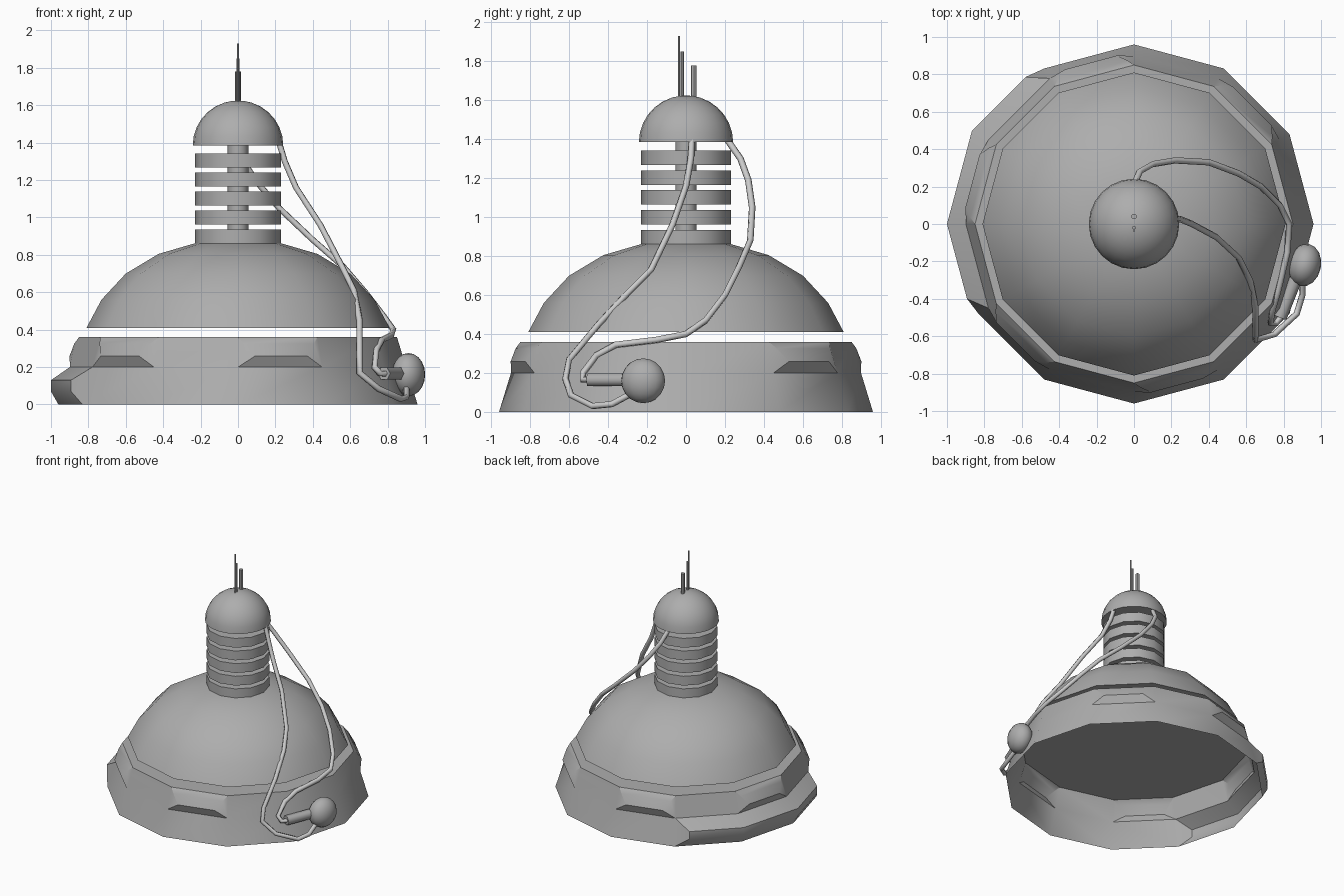
import bpy, bmesh, math
from mathutils import Vector

if "Cube" in bpy.data.objects:
    bpy.data.objects.remove(bpy.data.objects["Cube"])

dark = bpy.data.materials.new("dark_grey")
dark.diffuse_color = (0.42, 0.42, 0.42, 1)
dark.use_nodes = True
dark.node_tree.nodes["Principled BSDF"].inputs["Base Color"].default_value = dark.diffuse_color


def finish(bm, name, angle=35):
    bmesh.ops.remove_doubles(bm, verts=bm.verts, dist=0.0005)
    bmesh.ops.recalc_face_normals(bm, faces=bm.faces)
    me = bpy.data.meshes.new(name)
    bm.to_mesh(me)
    bm.free()
    me.materials.append(dark)
    ob = bpy.data.objects.new(name, me)
    bpy.context.collection.objects.link(ob)
    bpy.ops.object.select_all(action='DESELECT')
    ob.select_set(True)
    bpy.context.view_layer.objects.active = ob
    bpy.ops.object.shade_smooth_by_angle(angle=math.radians(angle))
    return ob


def polar(r, deg, z):
    a = math.radians(deg)
    return Vector((r * math.cos(a), r * math.sin(a), z))


def lathe(name, profile, sides=12, x=0, y=0):
    """Closed solid of revolution from (radius, z) points."""
    bm = bmesh.new()
    rings = [[bm.verts.new(polar(r, 360 * i / sides, z) + Vector((x, y, 0)))
              for i in range(sides)] for r, z in profile]
    for lo, hi in zip(rings, rings[1:]):
        for i in range(sides):
            j = (i + 1) % sides
            bm.faces.new((lo[i], lo[j], hi[j], hi[i]))
    bm.faces.new(rings[0][::-1])
    bm.faces.new(rings[-1])
    return finish(bm, name)


# Faceted skirt: open below, capped on top, with raised plates on some sides
R0, R1, H, MID = 0.96, 0.85, 0.36, 0.2


def wall(z):
    return R0 + (R1 - R0) * z / H


def panel(bm, a, z0, z1, bump=None):
    """One wall facet; bump = two rows of (z, radius, start, end) pushed outwards."""
    corners = [polar(wall(z), d, z) for d, z in
               ((a, z0), (a + 30, z0), (a + 30, z1), (a, z1))]
    outer = [bm.verts.new(c) for c in corners]
    if not bump:
        bm.faces.new(outer)
        return
    (za, ra, sa, ea), (zb, rb, sb, eb) = bump
    inner = [bm.verts.new(polar(r, a, z).lerp(polar(r, a + 30, z), t))
             for z, r, t in ((za, ra, sa), (za, ra, ea), (zb, rb, eb), (zb, rb, sb))]
    bm.faces.new(inner)
    for i in range(4):
        j = (i + 1) % 4
        if (i == 1 and ea == 1) or (i == 3 and sa == 0):
            continue  # plate runs on into the next facet
        bm.faces.new((outer[i], outer[j], inner[j], inner[i]))


UPPER = {30, 90, 150, 210, 270}
LOWER = {120: (0.22, 1), 150: (0, 1), 180: (0, 0.8)}
bm = bmesh.new()
for a in range(0, 360, 30):
    upper = ((0.26, 0.925, 0.2, 0.8), (0.325, 0.885, 0.08, 0.92)) if a in UPPER else None
    lower = None
    if a in LOWER:
        s, e = LOWER[a]
        lower = ((0.07, 1.0, s, e), (0.13, 1.0, s, e))
    panel(bm, a, 0, MID, lower)
    panel(bm, a, MID, H, upper)
bm.faces.new([bm.verts.new(polar(R1, a, H)) for a in range(0, 360, 30)])
finish(bm, "skirt", 32)

# Upper dome, floating just above the skirt
lathe("dome", [(0.81, 0.41), (0.73, 0.56), (0.6, 0.70), (0.425, 0.805), (0.22, 0.865)])

# Neck: stacked discs round a thin core
lathe("neck_core", [(0.055, 0.86), (0.055, 1.39)])
for i in range(5):
    z = 0.86 + 0.102 * i
    lathe(f"neck_disc_{i + 1}", [(0.23, z), (0.23, z + 0.075)])

# Hemispherical cap
lathe("cap", [(0.242 * math.cos(math.radians(t)), 1.385 + 0.24 * math.sin(math.radians(t)))
              for t in (0, 12, 24, 36, 48, 60, 72, 82, 89)], 24)

# Antennas
for i, (y, r, top) in enumerate(((-0.036, 0.006, 1.93), (-0.02, 0.009, 1.85), (0.04, 0.015, 1.78))):
    lathe(f"antenna_{i + 1}", [(r, 1.55), (r, top)], 8, 0, y)


# Hanging cables
def tube(name, pts, r):
    cu = bpy.data.curves.new(name, 'CURVE')
    cu.dimensions = '3D'
    cu.bevel_depth = r
    cu.bevel_resolution = 1
    cu.use_fill_caps = True
    sp = cu.splines.new('POLY')
    sp.points.add(len(pts) - 1)
    for p, co in zip(sp.points, pts):
        p.co = (*co, 1)
    sp.use_smooth = True
    ob = bpy.data.objects.new(name, cu)
    bpy.context.collection.objects.link(ob)
    return ob


tube("cable_front", [(.22, .03, 1.4), (.25, .025, 1.3), (.31, 0, 1.16), (.44, -.07, .96),
                     (.56, -.18, .73), (.62, -.3, .61), (.65, -.45, .45), (.65, -.6, .27),
                     (.65, -.62, .17), (.75, -.59, .085), (.87, -.48, .03), (.9, -.38, .04),
                     (.9, -.27, .1)], 0.017)
tube("cable_back", [(0, .21, 1.4), (.03, .28, 1.3), (.1, .32, 1.19), (.22, .34, 1.05),
                    (.4, .33, .88), (.56, .27, .74), (.68, .2, .6), (.78, .1, .47),
                    (.83, 0, .4), (.82, -.15, .37), (.77, -.36, .345), (.74, -.46, .29),
                    (.73, -.53, .2), (.76, -.53, .165), (.8, -.48, .165)], 0.017)

# Plug and knob on the side
plug = tube("plug", [(.78, -.5, .165), (.88, -.25, .165)], 0.037)
plug.data.materials.append(dark)
bm = bmesh.new()
bmesh.ops.create_uvsphere(bm, u_segments=16, v_segments=10, radius=1)
bmesh.ops.scale(bm, vec=(0.088, 0.115, 0.115), verts=bm.verts)
knob = finish(bm, "knob")
knob.location = (0.912, -0.22, 0.16)
knob.rotation_euler.z = math.radians(-12)
